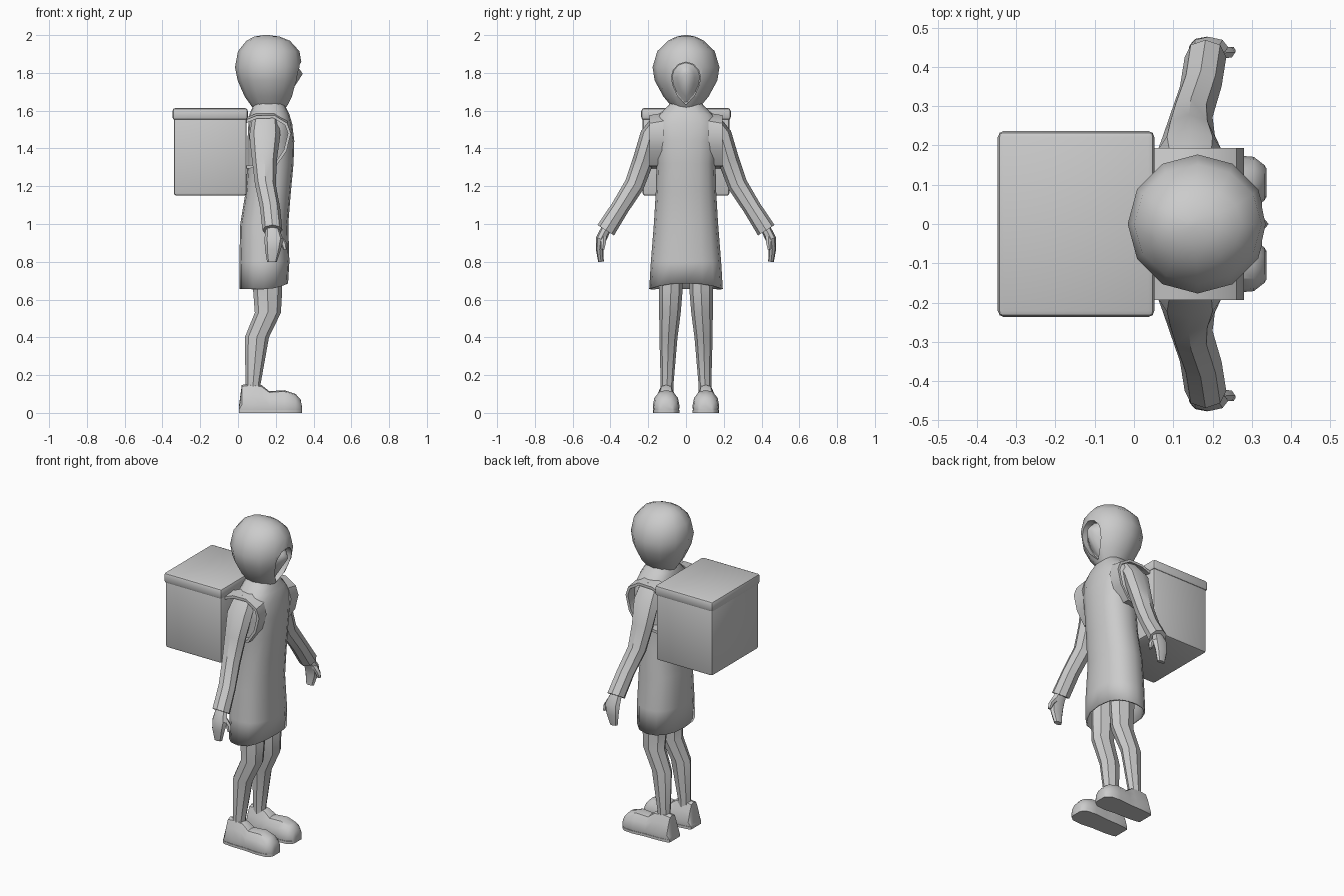
import bpy, bmesh, math
from mathutils import Vector

if "Cube" in bpy.data.objects:
    bpy.data.objects.remove(bpy.data.objects["Cube"])


def finish(name, bm, mirror=False, angle=35):
    bmesh.ops.recalc_face_normals(bm, faces=bm.faces)
    me = bpy.data.meshes.new(name)
    bm.to_mesh(me)
    bm.free()
    ob = bpy.data.objects.new(name, me)
    bpy.context.collection.objects.link(ob)
    smooth(ob, angle)
    if mirror:
        ob.modifiers.new("Mirror", 'MIRROR').use_axis = (False, True, False)
        ob.modifiers["Mirror"].use_mirror_merge = False
    return ob


def smooth(ob, angle=35):
    bpy.ops.object.select_all(action='DESELECT')
    ob.select_set(True)
    bpy.context.view_layer.objects.active = ob
    bpy.ops.object.shade_smooth_by_angle(angle=math.radians(angle))


def loft(name, rings, cap=(True, True), mirror=False, angle=35):
    bm = bmesh.new()
    vs = [[bm.verts.new(p) for p in r] for r in rings]
    n = len(rings[0])
    for a, b in zip(vs, vs[1:]):
        for i in range(n):
            j = (i + 1) % n
            bm.faces.new((a[i], a[j], b[j], b[i]))
    for use, r in zip(cap, (vs[0], vs[-1])):
        if use:
            bm.faces.new(r)
    return finish(name, bm, mirror, angle)


def oval(c, u, v, n, p=2.0):
    pts = []
    for i in range(n):
        a = 2 * math.pi * i / n
        k, s = math.cos(a), math.sin(a)
        k = math.copysign(abs(k) ** (2 / p), k)
        s = math.copysign(abs(s) ** (2 / p), s)
        pts.append(Vector(c) + Vector(u) * k + Vector(v) * s)
    return pts


def level_rings(rows, n, p):
    # rows of (z, back x, front x, half width)
    return [oval(((a + b) / 2, 0, z), ((b - a) / 2, 0, 0), (0, w, 0), n, p) for z, a, b, w in rows]


def limb(name, stations, n=8):
    # stations of (x, y, z, radius in x, radius across)
    rings = []
    for i, (x, y, z, rx, r) in enumerate(stations):
        a = Vector(stations[max(i - 1, 0)][:3])
        b = Vector(stations[min(i + 1, len(stations) - 1)][:3])
        t = b - a
        t.x = 0
        t.normalize()
        rings.append(oval((x, y, z), (rx, 0, 0), (0, -t.z * r, t.y * r), n))
    return loft(name, rings, mirror=True)


# long coat, open at the hem, raised a little at the front
rows = [(.655, .008, .265, .195), (.8, .007, .272, .186), (1.0, .012, .266, .17),
        (1.17, .04, .28, .16), (1.32, .05, .294, .156), (1.44, .05, .298, .168),
        (1.53, .055, .287, .178), (1.58, .06, .272, .145), (1.615, .075, .255, .105),
        (1.65, .09, .24, .075)]
rings = level_rings(rows, 16, 2.4)
for v in rings[0]:
    v.z += .03 * max(0, (v.x - .14) / .125) ** 2
coat = loft("coat", rings, cap=(False, True), angle=50)
sol = coat.modifiers.new("Solidify", 'SOLIDIFY')
sol.thickness, sol.offset = .01, -1

# hooded head
hood = loft("hood", level_rings([
    (1.615, .078, .252, .07), (1.675, .035, .298, .12), (1.76, -.002, .33, .166),
    (1.83, -.016, .34, .177), (1.915, .0, .325, .152), (1.97, .045, .275, .095),
    (1.992, .085, .22, .05), (2.0, .135, .16, .01)], 12, 2.0), angle=50)

# teardrop face opening
half = [(.0, 1.857), (.04, 1.845), (.067, 1.815), (.077, 1.78), (.07, 1.735), (.045, 1.68), (.0, 1.63)]
drop = half + [(-y, z) for y, z in half[-2:0:-1]]


def depth(z):
    return .236 + (z - 1.63) * .26


cutter = loft("face_cutter", [[(depth(z), y, z) for y, z in drop], [(.42, y, z) for y, z in drop]])
cutter.hide_render = True
cut = hood.modifiers.new("Opening", 'BOOLEAN')
cut.object, cut.solver = cutter, 'EXACT'
bpy.context.view_layer.objects.active = hood
bpy.ops.object.modifier_apply(modifier="Opening")
bpy.data.objects.remove(cutter)
smooth(hood, 45)

# face with a central ridge and nose
bm = bmesh.new()
outer = [bm.verts.new((depth(z) - .004, y, z)) for y, z in drop]
inner = [bm.verts.new((depth(z) + .025, y * .6, 1.76 + (z - 1.76) * .7)) for y, z in drop]
nose = bm.verts.new((.343, 0, 1.795))
for i in range(len(drop)):
    j = (i + 1) % len(drop)
    bm.faces.new((outer[i], outer[j], inner[j], inner[i]))
    bm.faces.new((inner[i], inner[j], nose))
finish("face", bm)

# sleeves, hands and thumbs
limb("sleeves", [(.145, .13, 1.555, .07, .045), (.142, .187, 1.47, .082, .056),
                 (.14, .225, 1.34, .066, .056), (.145, .272, 1.21, .055, .053),
                 (.17, .35, 1.085, .053, .048), (.182, .425, .967, .053, .052)])
limb("hands", [(.182, .422, .975, .036, .027), (.19, .45, .92, .05, .028),
               (.185, .457, .865, .042, .02), (.18, .45, .80, .026, .015)])
limb("thumbs", [(.21, .437, .935, .024, .018), (.24, .437, .9, .018, .015), (.249, .442, .865, .01, .01)], 6)

# legs
limb("legs", [(.155, .08, .8, .08, .063), (.157, .08, .65, .077, .062), (.158, .085, .53, .069, .057),
              (.10, .093, .40, .064, .048), (.08, .1, .155, .04, .034), (.08, .1, .1, .04, .034)])

# shoes: domed sections along the length, with a separate thin sole
shoe = [(.004, .03, .05), (.02, .148, .056), (.07, .155, .062), (.125, .147, .063), (.165, .115, .063),
        (.245, .12, .071), (.305, .1, .066), (.332, .07, .045), (.338, .035, .035)]
dome = [(-.95, 0), (-1, .22), (-.88, .62), (-.5, .94), (0, 1), (.5, .94), (.88, .62), (1, .22), (.95, 0)]
rings = []
for x, h, w in shoe:
    taper = .82 if h > .13 else 1
    rings.append([(x, .105 + u * w * (taper if v > .5 else 1), .012 + v * (h - .012)) for u, v in dome])
loft("shoes", rings, mirror=True)
sole = [(x, .105 + s * w) for s, row in ((1, shoe), (-1, shoe[::-1])) for x, _, w in row]
loft("soles", [[(x, y, z) for x, y in sole] for z in (0, .016)], mirror=True)


# box backpack with a slightly larger lid
def block(name, lo, hi, bevel):
    bm = bmesh.new()
    bmesh.ops.create_cube(bm, size=1)
    for v in bm.verts:
        v.co = Vector(h if c > 0 else l for c, l, h in zip(v.co, lo, hi))
    bmesh.ops.bevel(bm, geom=bm.edges[:], offset=bevel, segments=2, profile=.5, affect='EDGES')
    return finish(name, bm)


block("backpack_box", (-.34, -.23, 1.15), (.046, .23, 1.6), .014)
block("backpack_lid", (-.347, -.237, 1.55), (.052, .237, 1.614), .016)

# shoulder straps looping from the box over each shoulder and under the arm
path = [(.03, 1.55), (.10, 1.578), (.19, 1.58), (.255, 1.54), (.272, 1.48),
        (.25, 1.39), (.2, 1.315), (.03, 1.3)]
rings = []
for i, (x, z) in enumerate(path):
    a, b = path[max(i - 1, 0)], path[min(i + 1, len(path) - 1)]
    t = Vector((b[0] - a[0], 0, b[1] - a[1])).normalized()
    nrm = Vector((-t.z, 0, t.x)) * .008
    c = Vector((x, 0, z))
    lo, hi = Vector((0, .12, -.0)), Vector((0, .193, -.012 if i < 4 else 0))
    rings.append([c + lo - nrm, c + hi - nrm, c + hi + nrm, c + lo + nrm])
loft("shoulder_straps", rings, mirror=True)
